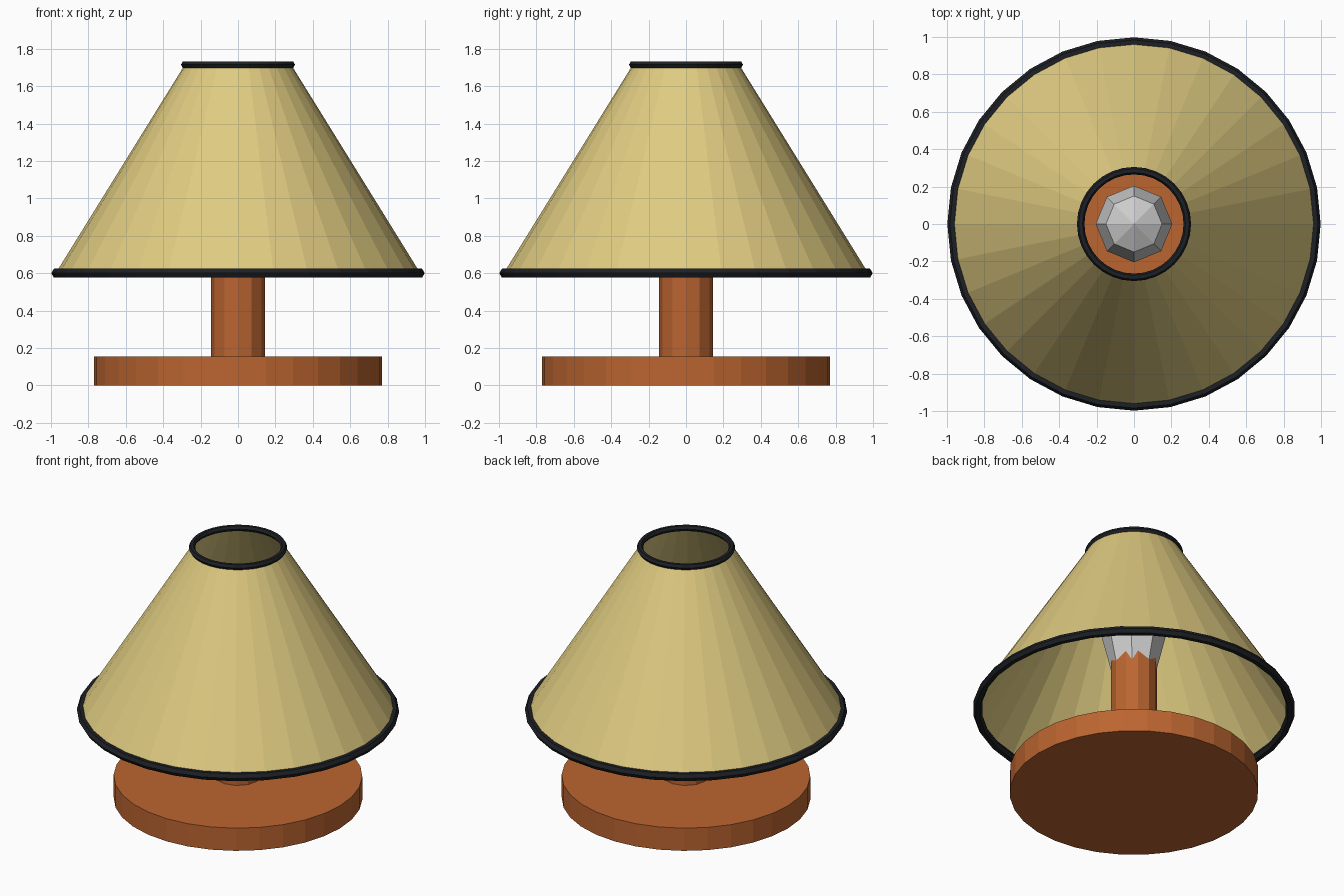
import bpy, math
from mathutils import Vector

if "Cube" in bpy.data.objects:
    bpy.data.objects.remove(bpy.data.objects["Cube"])


def colour(obj, name, rgb):
    mat = bpy.data.materials.get(name) or bpy.data.materials.new(name)
    mat.diffuse_color = (*rgb, 1)
    mat.use_nodes = True
    mat.node_tree.nodes["Principled BSDF"].inputs["Base Color"].default_value = mat.diffuse_color
    obj.data.materials.append(mat)


def lathe(name, profile, sides, close_ends=True, loop=False):
    """Revolve (radius, z) points around z; optionally cap the ends or close the section."""
    verts = [(r * math.cos(math.tau * i / sides), r * math.sin(math.tau * i / sides), z)
             for r, z in profile for i in range(sides)]
    n = len(profile)
    faces = []
    for k in range(n if loop else n - 1):
        a, b = k * sides, (k + 1) % n * sides
        for i in range(sides):
            j = (i + 1) % sides
            faces.append((a + i, a + j, b + j, b + i))
    if close_ends and not loop:
        faces.append(tuple(reversed(range(sides))))
        faces.append(tuple(range((n - 1) * sides, n * sides)))
    mesh = bpy.data.meshes.new(name)
    mesh.from_pydata(verts, [], faces)
    obj = bpy.data.objects.new(name, mesh)
    bpy.context.collection.objects.link(obj)
    return obj


def rim(name, radius, z, thick):
    section = [(radius + thick * math.cos(math.tau * k / 6),
                z + thick * math.sin(math.tau * k / 6)) for k in range(6)]
    colour(lathe(name, section, 32, loop=True), "dark_trim", (0.012, 0.014, 0.018))


WOOD = (0.50, 0.13, 0.03)

# Foot and stem
colour(lathe("base", [(0.77, 0), (0.77, 0.155)], 32), "wood", WOOD)
colour(lathe("stem", [(0.145, 0.155), (0.145, 0.95)], 12), "wood", WOOD)

# Faceted bulb, tapering into the stem
lathe("bulb", [(0.10, 0.70), (0.14, 0.87), (0.205, 1.14), (0.15, 1.31), (0.001, 1.38)], 8)

# Open conical shade with its two dark rims
colour(lathe("shade", [(0.975, 0.6), (0.284, 1.715)], 32, close_ends=False),
       "fabric", (0.74, 0.60, 0.22))
rim("lower_rim", 0.97, 0.6, 0.028)
rim("upper_rim", 0.285, 1.715, 0.02)
